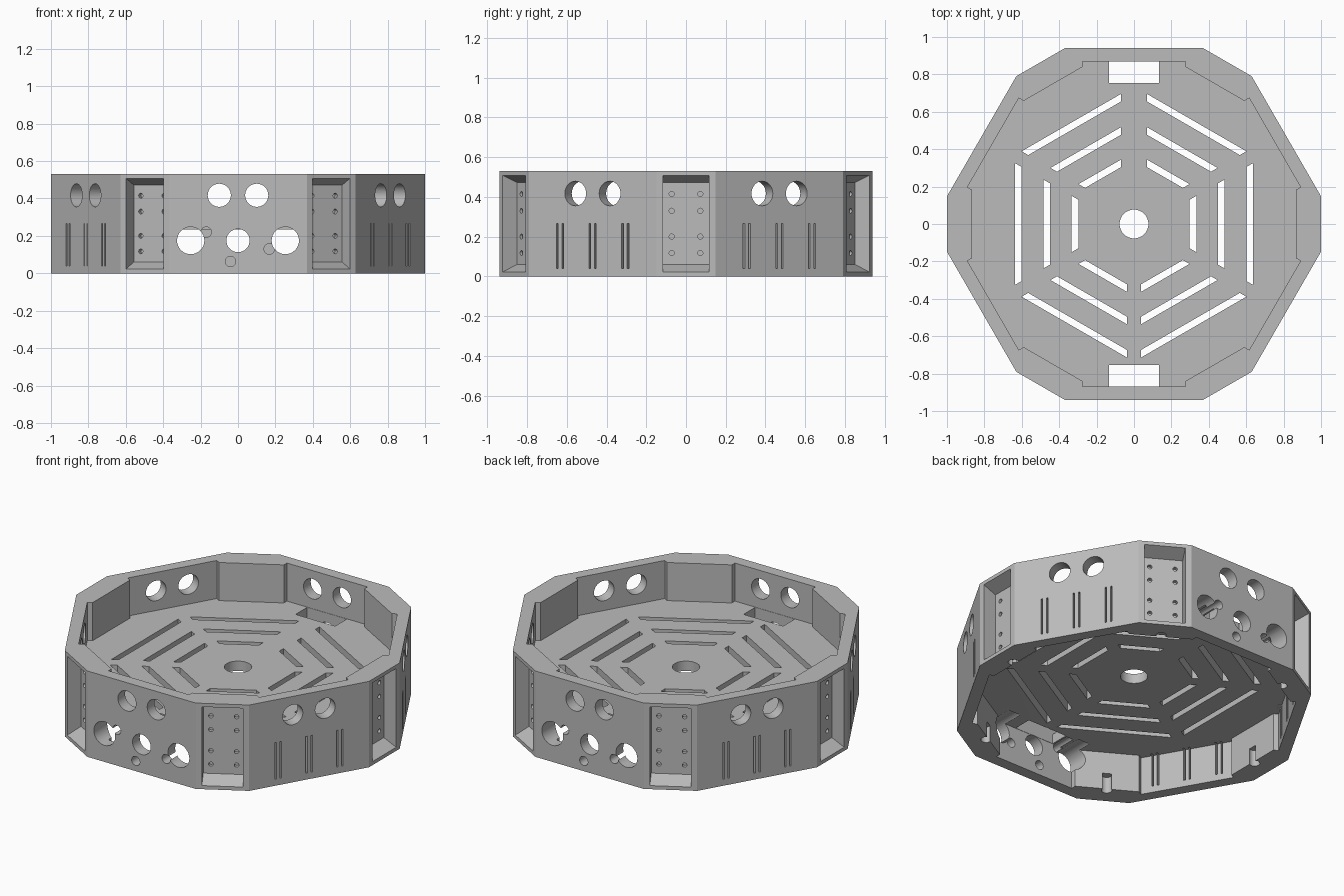
import bpy, bmesh
from math import sin, cos, tan, pi, radians

cube = bpy.data.objects.get("Cube")
if cube:
    bpy.data.objects.remove(cube, do_unlink=True)

HEIGHT = 0.53
FLOOR_BOTTOM, FLOOR_TOP = 0.235, 0.295
LONG = [radians(30 + 60 * k) for k in range(6)]    # directions of the wide walls
SHORT = [radians(60 * k) for k in range(6)]        # directions of the corner walls

grey = bpy.data.materials.new("plain grey")
grey.use_nodes = True
grey.diffuse_color = (0.5, 0.5, 0.5, 1)
grey.node_tree.nodes["Principled BSDF"].inputs["Base Color"].default_value = (0.5, 0.5, 0.5, 1)


def place(angle, r, t, z):
    """Point at distance r outward, t sideways and height z on a wall."""
    return (r * cos(angle) - t * sin(angle), r * sin(angle) + t * cos(angle), z)


def loft(bm, ring_a, ring_b):
    """Closed solid between two matching rings."""
    a = [bm.verts.new(p) for p in ring_a]
    b = [bm.verts.new(p) for p in ring_b]
    bm.faces.new(a)
    bm.faces.new(b)
    for i in range(len(a)):
        j = (i + 1) % len(a)
        bm.faces.new((a[i], a[j], b[j], b[i]))


def prism(bm, outline, z0, z1):
    loft(bm, [(x, y, z0) for x, y in outline], [(x, y, z1) for x, y in outline])


def rect(angle, r, half, z0, z1, mid=0):
    return [place(angle, r, mid + s * half, z) for s, z in ((-1, z0), (1, z0), (1, z1), (-1, z1))]


def bore(bm, angle, t, z, radius, r0, r1, sides=32):
    """Round hole running straight into a wall."""
    turns = [2 * pi * i / sides for i in range(sides)]
    rings = [[place(angle, r, t + radius * cos(u), z + radius * sin(u)) for u in turns] for r in (r0, r1)]
    loft(bm, *rings)


def drill(bm, x, y, radius, z0, z1, sides=32):
    """Round vertical hole."""
    turns = [2 * pi * i / sides for i in range(sides)]
    prism(bm, [(x + radius * cos(u), y + radius * sin(u)) for u in turns], z0, z1)


def finish(bm, name):
    bmesh.ops.recalc_face_normals(bm, faces=bm.faces)
    mesh = bpy.data.meshes.new(name)
    bm.to_mesh(mesh)
    bm.free()
    mesh.materials.append(grey)
    obj = bpy.data.objects.new(name, mesh)
    bpy.context.collection.objects.link(obj)
    return obj


# Twelve-sided solid body
bm = bmesh.new()
outline = []
for a in LONG:
    outline += [place(a, 0.94, t, 0)[:2] for t in (-0.37, 0.37)]
prism(bm, outline, 0, HEIGHT)
body = finish(bm, "chassis_shell")
cutters = []

# Pockets above and below the floor, stepped at the wide walls
bm = bmesh.new()
step = (0.865 - 0.275 * 0.5) / cos(pi / 6)
pocket = []
for a in LONG:
    pocket += [place(a, r, t, 0)[:2] for r, t in
               ((step, -0.275), (0.87, -0.275), (0.87, 0.275), (step, 0.275))]
prism(bm, pocket, FLOOR_TOP, HEIGHT + 0.1)
prism(bm, pocket, -0.1, FLOOR_BOTTOM)
cutters.append(finish(bm, "pocket_cutter"))

# Tapered recesses in the corner walls
bm = bmesh.new()
for a in SHORT:
    loft(bm, rect(a, 0.915, 0.115, 0.06, 0.472), rect(a, 1.0, 0.115, 0.02, 0.51))
    # straight run-out past the outer face
    ring = rect(a, 1.0, 0.115, 0.02, 0.51)
cutters.append(finish(bm, "recess_cutter"))

# Mounting holes in the recess panels, and notches under the corners
bm = bmesh.new()
for a in SHORT:
    for t in (-0.072, 0.072):
        for z in (0.117, 0.2, 0.33, 0.415):
            bore(bm, a, t, z, 0.013, 0.89, 0.925, 16)
    x, y, _ = place(a, 0.88, 0, 0)
    drill(bm, x, y, 0.03, -0.05, 0.1, 24)
cutters.append(finish(bm, "panel_hole_cutter"))

# Round windows on all wide walls, vent slits on the side walls
bm = bmesh.new()
for k, a in enumerate(LONG):
    for t in (-0.1, 0.1):
        bore(bm, a, t, 0.417, 0.062, 0.8, 1.0)
    if k in (1, 4):
        for t, radius in ((-0.253, 0.073), (0, 0.062), (0.253, 0.073)):
            bore(bm, a, t, 0.175, radius, 0.74, 1.0)
    else:
        for mid in (-0.19, 0, 0.19):
            for off in (-0.016, 0.016):
                loft(bm, rect(a, 0.85, 0.005, 0.04, 0.267, mid + off),
                     rect(a, 1.0, 0.005, 0.04, 0.267, mid + off))
cutters.append(finish(bm, "wall_opening_cutter"))

# Small screw holes on the front and back walls
bm = bmesh.new()
for a in (LONG[1], LONG[4]):
    for t, z in ((-0.17, 0.22), (0.167, 0.13), (-0.04, 0.063)):
        bore(bm, a, t, z, 0.028, 0.76, 1.0, 24)
cutters.append(finish(bm, "screw_hole_cutter"))

# Floor openings: web of slots, centre hole, two cable openings
bm = bmesh.new()
for k, a in enumerate(SHORT):
    low_gap = 0.08 if k == 2 else 0.042
    high_gap = 0.08 if k == 1 else 0.042
    for outer in (0.637, 0.483, 0.333):
        slot = []
        for r, side in ((outer, -1), (outer, 1), (outer - 0.035, 1), (outer - 0.035, -1)):
            gap = high_gap if side > 0 else low_gap
            slot.append(place(a, r, side * (r * tan(pi / 6) - gap), 0)[:2])
        prism(bm, slot, 0.2, 0.34)
drill(bm, 0, 0, 0.077, 0.2, 0.34, 40)
for s in (-1, 1):
    prism(bm, [(-0.135, s * 0.754), (0.135, s * 0.754), (0.135, s * 0.868), (-0.135, s * 0.868)], 0.2, 0.34)
cutters.append(finish(bm, "floor_opening_cutter"))

# Cut everything out of the body, then drop the cutters
for cutter in cutters:
    cutter.hide_render = True
    mod = body.modifiers.new(cutter.name, "BOOLEAN")
    mod.operation = "DIFFERENCE"
    mod.solver = "EXACT"
    mod.object = cutter
# run the recess taper slightly past the face so the cut is clean
for v in cutters[1].data.vertices:
    if v.co.xy.length > 0.995:
        v.co.x *= 1.004
        v.co.y *= 1.004
bpy.context.view_layer.update()
result = bpy.data.meshes.new_from_object(body.evaluated_get(bpy.context.evaluated_depsgraph_get()))
body.modifiers.clear()
body.data = result
for cutter in cutters:
    bpy.data.objects.remove(cutter, do_unlink=True)

# Smooth the round bores, keep all edges crisp
bpy.ops.object.select_all(action="DESELECT")
body.select_set(True)
bpy.context.view_layer.objects.active = body
bpy.ops.object.shade_smooth_by_angle(angle=radians(25))
